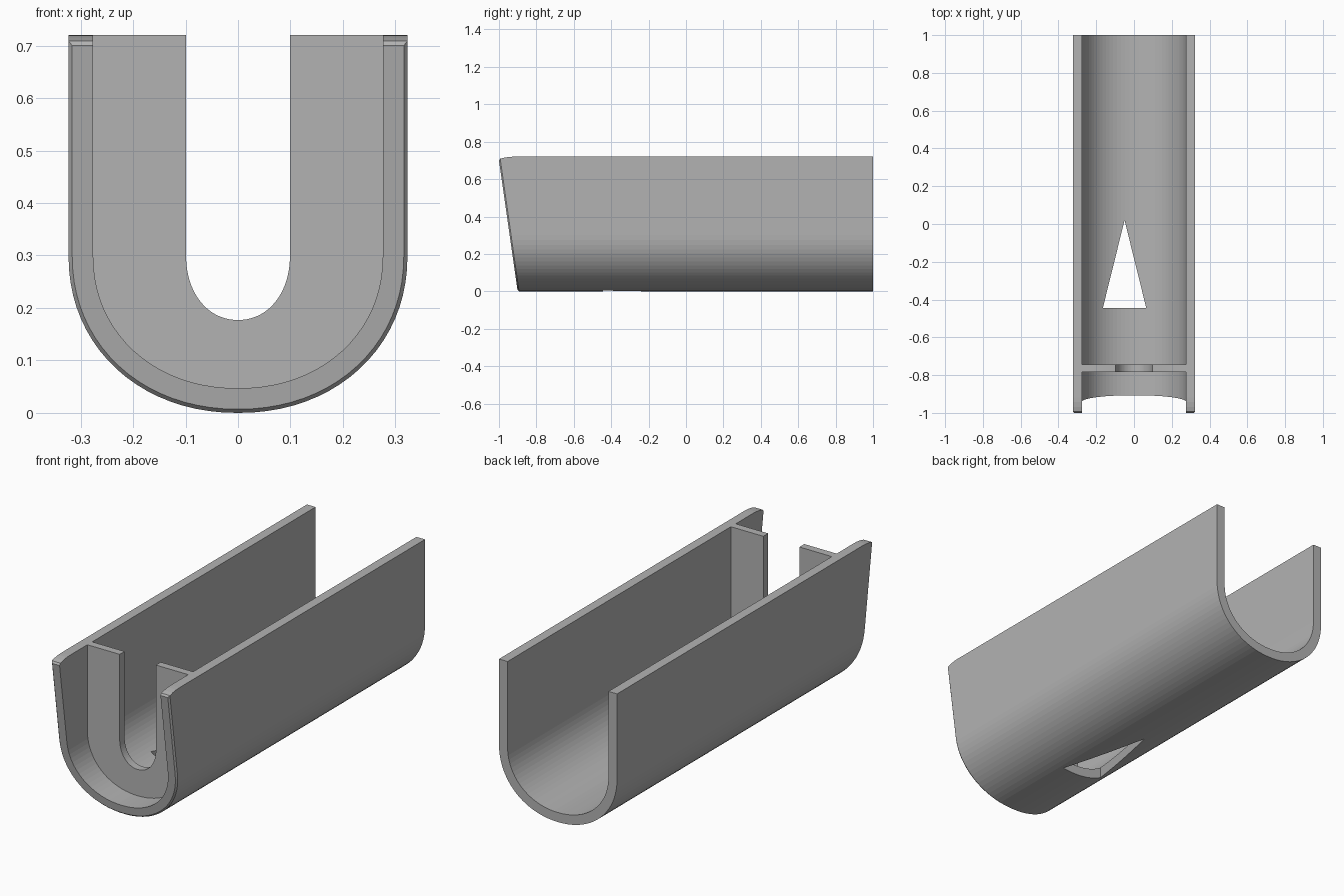
import bpy, bmesh, math

cube = bpy.data.objects.get("Cube")
if cube:
    bpy.data.objects.remove(cube, do_unlink=True)

TOP, BEND, HALF, WALL = 0.72, 0.3, 0.323, 0.047
STEPS = 40

grey = bpy.data.materials.new("plain grey")
grey.use_nodes = True
colour = (0.45, 0.45, 0.45, 1)
grey.diffuse_color = colour
grey.node_tree.nodes["Principled BSDF"].inputs["Base Color"].default_value = colour


def u_curve(half, bottom, top, power=2.1):
    """Open U line from the left top, round the bottom, to the right top."""
    pts = [(half, top)]
    for i in range(STEPS + 1):
        a = math.pi * i / STEPS
        c, s = math.cos(a), math.sin(a)
        x = math.copysign(abs(c) ** (2 / power), c) * half
        pts.append((x, BEND - (BEND - bottom) * abs(s) ** (2 / power)))
    return pts + [(-half, top)]


def band(outer, inner):
    """Closed section between two U lines."""
    return outer + inner[::-1]


def loft(name, rings):
    """Skin matching closed rings and close both ends with quads."""
    bm = bmesh.new()
    loops = [[bm.verts.new(p) for p in ring] for ring in rings]
    n = len(loops[0])
    for a, b in zip(loops, loops[1:]):
        for i in range(n):
            j = (i + 1) % n
            bm.faces.new((a[i], a[j], b[j], b[i]))
    for ring in (loops[0], loops[-1]):
        for i in range(n // 2 - 1):
            bm.faces.new((ring[i], ring[i + 1], ring[n - 2 - i], ring[n - 1 - i]))
    bmesh.ops.recalc_face_normals(bm, faces=bm.faces)
    mesh = bpy.data.meshes.new(name)
    bm.to_mesh(mesh)
    bm.free()
    mesh.materials.append(grey)
    obj = bpy.data.objects.new(name, mesh)
    bpy.context.collection.objects.link(obj)
    return obj


# Trough: straight back end, leaning front end, rounded top corners, chamfered rim
def trough_ring(s, top, inset=0.0):
    section = band(u_curve(HALF - inset, inset, top),
                   u_curve(HALF - WALL, WALL, top))
    return [(x, 1 - s * (1.9 + 0.1 * z / 0.7), z) for x, z in section]


trough = loft("trough", [
    trough_ring(0, TOP),
    trough_ring(0.958, TOP),
    trough_ring(0.97, 0.719),
    trough_ring(0.984, 0.715),
    trough_ring(0.996, 0.709),
    trough_ring(1, 0.7, 0.007),
])

# Triangular opening through the floor
corners = [(-0.165, -0.445), (0.065, -0.445), (-0.05, 0.02)]
bm = bmesh.new()
base = bm.faces.new([bm.verts.new((x, y, -0.1)) for x, y in corners])
lift = bmesh.ops.extrude_face_region(bm, geom=[base])["geom"]
for v in lift:
    if isinstance(v, bmesh.types.BMVert):
        v.co.z = 0.3
bmesh.ops.recalc_face_normals(bm, faces=bm.faces)
mesh = bpy.data.meshes.new("floor_opening_cutter")
bm.to_mesh(mesh)
bm.free()
mesh.materials.append(grey)
cutter = bpy.data.objects.new("floor_opening_cutter", mesh)
cutter.hide_render = True
bpy.context.collection.objects.link(cutter)
cut = trough.modifiers.new("floor opening", "BOOLEAN")
cut.operation, cut.solver, cut.object = "DIFFERENCE", "EXACT", cutter
bpy.context.view_layer.update()
graph = bpy.context.evaluated_depsgraph_get()
result = bpy.data.meshes.new_from_object(trough.evaluated_get(graph))
trough.modifiers.clear()
trough.data = result
bpy.data.objects.remove(cutter, do_unlink=True)

# Upright divider with a U-shaped slot
plate = band(u_curve(HALF - WALL, WALL, TOP), u_curve(0.099, 0.177, TOP))
loft("slotted_divider", [[(x, y, z) for x, z in plate] for y in (-0.783, -0.745)])
